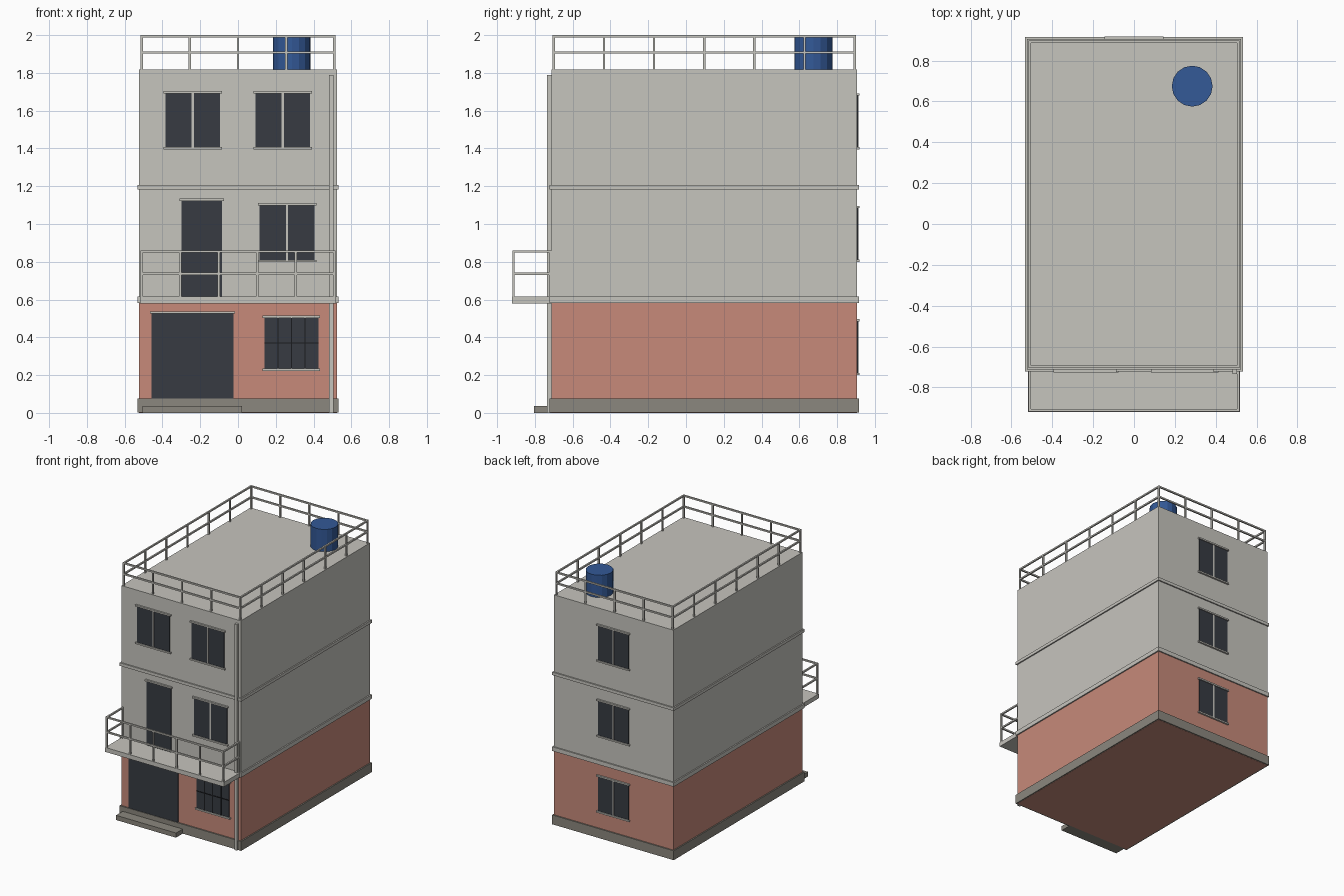
import bpy
import bmesh
from mathutils import Matrix, Vector

cube = bpy.data.objects.get("Cube")
if cube:
    bpy.data.objects.remove(cube, do_unlink=True)


def material(name, rgb):
    m = bpy.data.materials.new(name)
    m.use_nodes = True
    m.diffuse_color = (*rgb, 1)
    m.node_tree.nodes["Principled BSDF"].inputs["Base Color"].default_value = (*rgb, 1)
    return m


PLASTER = material("grey plaster", (0.565, 0.555, 0.515))
BRICK = material("terracotta paint", (0.57, 0.255, 0.195))
STONE = material("plinth stone", (0.26, 0.245, 0.21))
GLASS = material("dark glass", (0.038, 0.044, 0.054))
BARS = material("black iron", (0.01, 0.011, 0.013))
BLUE = material("tank blue", (0.033, 0.1, 0.31))

# Main dimensions
HALF_W, FRONT, BACK = 0.523, -0.712, 0.905
ROOF, FLOOR1, RAIL_T = 1.817, 0.615, 0.012


def finish(name, bm, mat):
    me = bpy.data.meshes.new(name)
    bm.to_mesh(me)
    bm.free()
    me.materials.append(mat)
    ob = bpy.data.objects.new(name, me)
    bpy.context.scene.collection.objects.link(ob)
    return ob


def add_box(bm, x, y, z):
    size = Vector((x[1] - x[0], y[1] - y[0], z[1] - z[0]))
    mid = Vector((sum(x), sum(y), sum(z))) / 2
    bmesh.ops.create_cube(bm, size=1, matrix=Matrix.Translation(mid) @ Matrix.Diagonal((*size, 1)))


def box(name, x, y, z, mat):
    bm = bmesh.new()
    add_box(bm, x, y, z)
    return finish(name, bm, mat)


def wall_plate(name, x, z, depth, mat, back=False):
    """Thin plate standing out from the front or back wall."""
    y = (BACK - 0.004, BACK + depth) if back else (FRONT - depth, FRONT + 0.004)
    return box(name, x, y, z, mat)


def opening(name, x, z, sill=True, mullion=True, back=False):
    """Dark pane with lintel, and optionally a sill and a centre mullion."""
    wall_plate(name + "_pane", x, z, 0.006, GLASS, back)
    wide = (x[0] - 0.01, x[1] + 0.01)
    wall_plate(name + "_lintel", wide, (z[1], z[1] + 0.012), 0.014, PLASTER, back)
    if sill:
        wall_plate(name + "_sill", wide, (z[0] - 0.012, z[0]), 0.014, PLASTER, back)
    if mullion:
        c = sum(x) / 2
        wall_plate(name + "_mullion", (c - 0.006, c + 0.006), z, 0.009, PLASTER, back)


def railing(name, corners, segments, base, mid, top):
    """Posts and two rails along axis-aligned runs between corners."""
    bm = bmesh.new()
    t = RAIL_T / 2
    placed = set()
    for a, b, n in zip(corners, corners[1:], segments):
        a, b = Vector(a), Vector(b)
        for z in (mid, top - t):
            add_box(bm, (min(a.x, b.x) - t, max(a.x, b.x) + t),
                    (min(a.y, b.y) - t, max(a.y, b.y) + t), (z - t, z + t))
        for i in range(n + 1):
            p = a.lerp(b, i / n)
            key = (round(p.x, 3), round(p.y, 3))
            if key not in placed:
                placed.add(key)
                add_box(bm, (p.x - t, p.x + t), (p.y - t, p.y + t), (base, top - t))
    return finish(name, bm, PLASTER)


# Storeys, plinth and floor bands
width = (-HALF_W, HALF_W)
band_x = (-HALF_W - 0.01, HALF_W + 0.01)
band_y = (FRONT - 0.01, BACK + 0.01)
box("ground_storey", width, (FRONT, BACK), (0, 0.585), BRICK)
box("upper_storeys", width, (FRONT, BACK), (0.585, ROOF), PLASTER)
box("plinth", band_x, band_y, (0.001, 0.075), STONE)
box("first_floor_band", band_x, band_y, (0.582, FLOOR1), PLASTER)
box("second_floor_band", band_x, band_y, (1.183, 1.207), PLASTER)

# Entrance step and downpipe
box("entrance_step", (-0.505, 0.02), (-0.805, FRONT), (0, 0.037), STONE)
box("downpipe", (0.483, 0.505), (-0.735, FRONT), (0, 1.79), PLASTER)

# Front openings
opening("garage_door", (-0.457, -0.025), (0.075, 0.525), sill=False, mullion=False)
opening("balcony_door", (-0.3, -0.085), (FLOOR1, 1.122), sill=False, mullion=False)
opening("ground_window", (0.14, 0.425), (0.235, 0.503), mullion=False)
opening("first_floor_window", (0.115, 0.405), (0.81, 1.098))
for side, cx in (("right", -0.24), ("left", 0.237)):
    opening("top_window_" + side, (cx - 0.144, cx + 0.144), (1.407, 1.692))

# Iron grille on the ground window
for i in (1, 2, 3):
    bx = 0.14 + 0.285 * i / 4
    wall_plate(f"grille_bar_{i}", (bx - 0.003, bx + 0.003), (0.235, 0.503), 0.01, BARS)
wall_plate("grille_crossbar", (0.14, 0.425), (0.367, 0.373), 0.01, BARS)

# Back windows, one per storey
for i, z in enumerate((0.212, 0.812, 1.407)):
    opening(f"back_window_{i + 1}", (-0.134, 0.134), (z, z + 0.272), back=True)

# Balcony
box("balcony_slab", (-0.52, 0.52), (-0.92, FRONT), (0.58, FLOOR1), PLASTER)
railing("balcony_railing",
        [(-0.51, -0.718), (-0.51, -0.913), (0.51, -0.913), (0.51, -0.718)],
        (1, 5, 1), FLOOR1, 0.737, 0.86)

# Roof railing
x, y0, y1 = 0.51, FRONT + 0.012, BACK - 0.012
railing("roof_railing", [(-x, y0), (x, y0), (x, y1), (-x, y1), (-x, y0)],
        (4, 6, 4, 6), ROOF, 1.908, 2.0)

# Water tank
bm = bmesh.new()
bmesh.ops.create_cone(bm, cap_ends=True, segments=16, radius1=0.1, radius2=0.1, depth=0.177,
                      matrix=Matrix.Translation((0.285, 0.675, ROOF + 0.0885)))
finish("water_tank", bm, BLUE)
